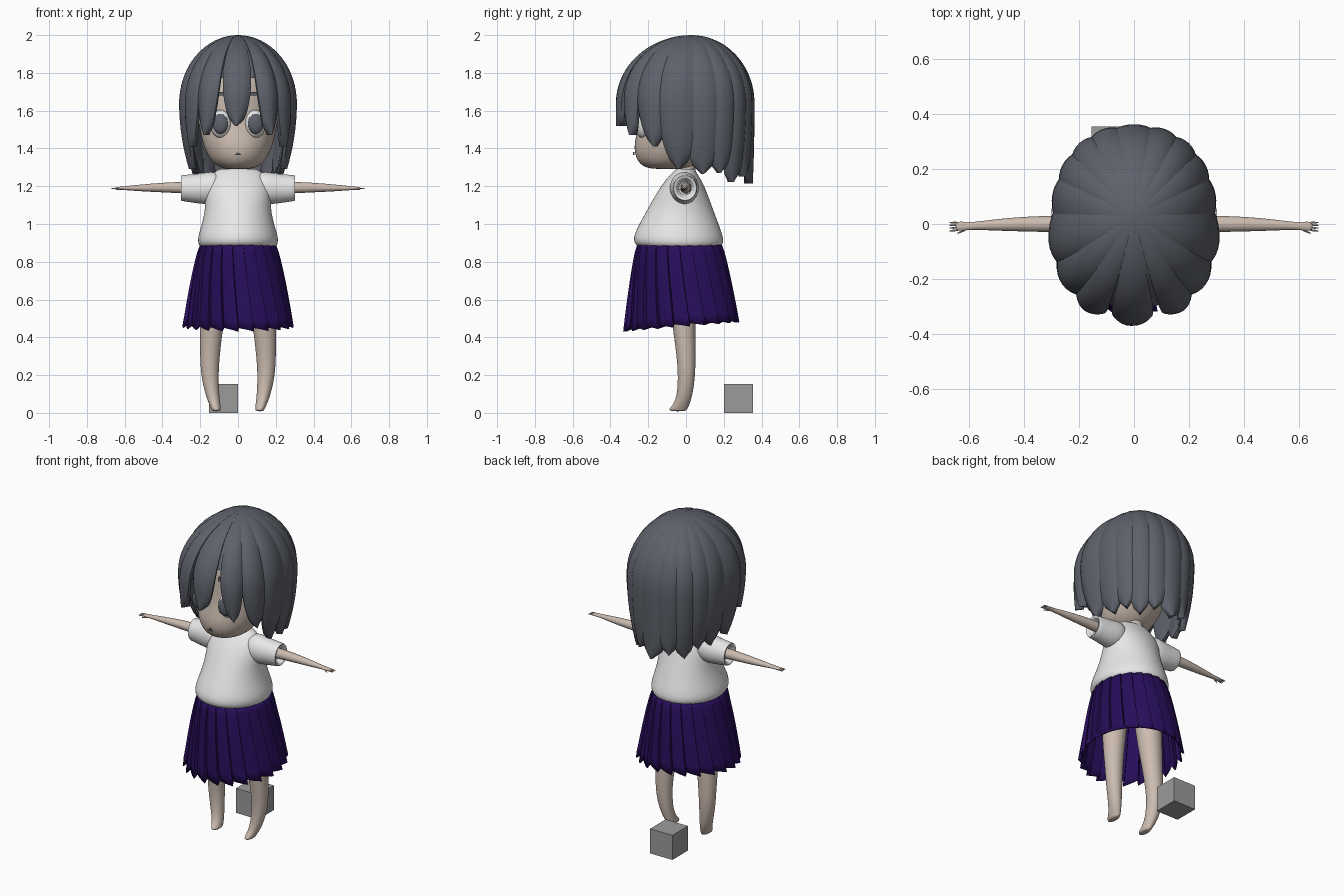
import bpy, bmesh
from math import sin, cos, pi, sqrt, radians, copysign

cube = bpy.data.objects.get("Cube")
if cube:
    bpy.data.objects.remove(cube, do_unlink=True)


def material(name, rgb):
    m = bpy.data.materials.new(name)
    m.use_nodes = True
    m.diffuse_color = (*rgb, 1)
    m.node_tree.nodes["Principled BSDF"].inputs["Base Color"].default_value = (*rgb, 1)
    return m


HAIR = material("slate_hair", (0.11, 0.12, 0.145))
SKIN = material("skin", (0.6, 0.5, 0.43))
WHITE = material("white", (0.8, 0.8, 0.8))
NAVY = material("navy_cloth", (0.02, 0.004, 0.1))
GREY = material("grey", (0.33, 0.33, 0.33))
smooth_parts = []


def grid_mesh(name, rings, mat, caps=True, subsurf=0):
    """Bridge a list of closed rings of points into one mesh object."""
    bm = bmesh.new()
    rows = [[bm.verts.new(p) for p in ring] for ring in rings]
    n = len(rows[0])
    for a, b in zip(rows, rows[1:]):
        for i in range(n):
            j = (i + 1) % n
            bm.faces.new((a[i], a[j], b[j], b[i]))
    if caps:
        bm.faces.new(rows[0])
        bm.faces.new(rows[-1])
    bmesh.ops.recalc_face_normals(bm, faces=bm.faces)
    mesh = bpy.data.meshes.new(name)
    bm.to_mesh(mesh)
    bm.free()
    mesh.materials.append(mat)
    ob = bpy.data.objects.new(name, mesh)
    bpy.context.collection.objects.link(ob)
    if subsurf:
        ob.modifiers.new("Subdivision", "SUBSURF").levels = subsurf
        ob.modifiers["Subdivision"].render_levels = subsurf
    smooth_parts.append(ob)
    return ob


def tower(name, sections, mat, n=20):
    """Upright loft; each section is (z, centre x, half width, front y, back y)."""
    rings = []
    for z, cx, rx, front, back in sections:
        cy, ry = (front + back) / 2, (back - front) / 2
        rings.append([(cx + rx * cos(2 * pi * i / n), cy + ry * sin(2 * pi * i / n), z)
                      for i in range(n)])
    return grid_mesh(name, rings, mat, subsurf=2)


def limb(name, side, sections, mat, n=16):
    """Sideways loft; each section is (x, centre y, centre z, y radius, z radius)."""
    rings = [[(side * x, cy + ry * cos(2 * pi * i / n), cz + rz * sin(2 * pi * i / n))
              for i in range(n)] for x, cy, cz, ry, rz in sections]
    return grid_mesh(name, rings, mat, subsurf=1)


def ball(name, loc, size, mat, turn=0):
    bpy.ops.mesh.primitive_uv_sphere_add(segments=28, ring_count=16, location=loc, rotation=(0, 0, turn))
    ob = bpy.context.object
    ob.name, ob.scale = name, size
    ob.data.materials.append(mat)
    smooth_parts.append(ob)
    return ob


# Head and neck
tower("head", [(1.29, 0, 0.06, -0.18, 0.0), (1.305, 0, 0.115, -0.235, 0.04),
               (1.35, 0, 0.158, -0.27, 0.1), (1.42, 0, 0.188, -0.28, 0.16),
               (1.5, 0, 0.205, -0.258, 0.2), (1.6, 0, 0.22, -0.25, 0.23),
               (1.7, 0, 0.23, -0.25, 0.24), (1.8, 0, 0.21, -0.23, 0.23),
               (1.9, 0, 0.14, -0.14, 0.16), (1.92, 0, 0.05, -0.05, 0.06)], SKIN)
tower("neck", [(1.2, 0, 0.055, -0.05, 0.05), (1.28, 0, 0.05, -0.05, 0.05),
               (1.36, 0, 0.05, -0.05, 0.05)], SKIN)

# Eyes, brows and mouth
for s, side in ((1, "left"), (-1, "right")):
    ball(side + "_eye_white", (s * 0.092, -0.23, 1.53), (0.056, 0.042, 0.074), WHITE, s * 0.22)
    ball(side + "_iris", (s * 0.094, -0.262, 1.53), (0.042, 0.024, 0.053), HAIR, s * 0.2)
    bpy.ops.mesh.primitive_cube_add(size=1, location=(s * 0.085, -0.238, 1.69), rotation=(0, 0, s * 0.3))
    brow = bpy.context.object
    brow.name, brow.scale = side + "_brow", (0.09, 0.02, 0.02)
    brow.data.materials.append(HAIR)
bpy.ops.mesh.primitive_cone_add(vertices=3, radius1=0.02, radius2=0.02, depth=0.008,
                                location=(0, -0.276, 1.37), rotation=(pi / 2, 0, 0))
mouth = bpy.context.object
mouth.name, mouth.scale = "mouth", (1, 0.5, 1)
mouth.data.materials.append(HAIR)

# Hair surface: a dome of radius R that continues downwards as a curtain
R, MID = 0.36, 1.64
DOME = R * pi / 2


def soft(v):
    return copysign(abs(v) ** 0.88, v)


def hair_point(a, s, off):
    """Point at angle a from the front and distance s from the crown."""
    if s < DOME:
        f, z = sin(s / R), MID + R * cos(s / R)
    else:
        d = s - DOME
        f, z = 1 - (0.02 + 0.16 * abs(sin(a))) * (d / R) ** 2, MID - d
    return ((0.288 + off) * f * soft(sin(a)),
            0.03 * (1 - f) - (0.345 + off) * f * soft(cos(a)), z)


def lock(name, a, half, tip, taper, bulge=0.022, thick=0.03, lean=0.0):
    """One strand: wedge from the crown, rounded outside, narrowing to its tip."""
    rows, cols = 22, 8
    length = DOME + MID - tip
    rings = []
    for r in range(rows + 1):
        u = r / rows
        k = max(0.0, (u - taper) / (1 - taper))
        w = half * max(0.06, sqrt(1 - k * k))
        mid = a + lean * u * u
        s = 0.015 + u * (length - 0.015)
        ts = [2 * c / cols - 1 for c in range(cols + 1)]
        ring = [hair_point(mid + w * t, s, bulge * (1 - t * t)) for t in ts]
        ring += [hair_point(mid + w * t, s, -thick * (1 - 0.4 * t * t)) for t in reversed(ts)]
        rings.append(ring)
    grid_mesh(name, rings, HAIR)


grid_mesh("hair_cap", [[hair_point(2 * pi * i / 40, 0.02 + 0.41 * r / 8, -0.012) for i in range(40)]
                       for r in range(9)], HAIR)
lock("fringe_centre", -0.02, 0.25, 1.52, 0.45, 0.026)
for s, side in ((1, "left"), (-1, "right")):
    lock(side + "_fringe_inner", s * 0.52, 0.24, 1.47, 0.55, lean=s * 0.08)
    lock(side + "_fringe_outer", s * 0.98, 0.26, 1.41, 0.6, lean=s * 0.1)
    lock(side + "_side_lock", s * 1.42, 0.27, 1.29, 0.62, 0.026, lean=s * 0.04)
BACK = 9
for i in range(BACK):
    tip = 1.215 + 0.035 * (i % 2) + 0.05 * abs(2 * i / (BACK - 1) - 1) ** 3
    lock("back_lock_%d" % (i + 1), 1.83 + (2 * pi - 3.66) * i / (BACK - 1), 0.24, tip, 0.84, 0.018)

# Shirt with open sleeves
tower("shirt", [(0.885, 0, 0.17, -0.22, 0.15), (0.875, 0, 0.2, -0.25, 0.185),
                (0.9, 0, 0.217, -0.28, 0.203), (0.94, 0, 0.213, -0.28, 0.198),
                (1.0, 0, 0.193, -0.25, 0.175), (1.08, 0, 0.175, -0.205, 0.145),
                (1.16, 0, 0.178, -0.16, 0.115), (1.22, 0, 0.172, -0.12, 0.09),
                (1.265, 0, 0.14, -0.08, 0.06), (1.295, 0, 0.1, -0.05, 0.045),
                (1.29, 0, 0.06, -0.04, 0.035)], WHITE)
for s, side in ((1, "left"), (-1, "right")):
    limb(side + "_sleeve", s, [(0.08, -0.01, 1.2, 0.07, 0.075), (0.15, -0.01, 1.19, 0.082, 0.09),
                               (0.21, -0.005, 1.187, 0.07, 0.08), (0.29, -0.005, 1.19, 0.066, 0.071),
                               (0.305, -0.005, 1.19, 0.064, 0.069), (0.303, -0.005, 1.19, 0.047, 0.052),
                               (0.26, -0.005, 1.19, 0.042, 0.046)], WHITE)
    # Arm and hand with fingers
    limb(side + "_arm", s, [(0.18, 0, 1.19, 0.034, 0.034), (0.3, 0, 1.193, 0.03, 0.031),
                            (0.4, 0, 1.193, 0.028, 0.026), (0.52, -0.004, 1.191, 0.02, 0.018),
                            (0.59, -0.007, 1.19, 0.013, 0.011), (0.62, -0.008, 1.189, 0.017, 0.009),
                            (0.645, -0.008, 1.188, 0.017, 0.007), (0.65, -0.008, 1.188, 0.008, 0.003)], SKIN)
    for f in range(4):
        y = -0.021 + 0.0085 * f
        limb("%s_finger_%d" % (side, f + 1), s,
             [(0.635, y, 1.188, 0.005, 0.005), (0.66, y * 1.15, 1.188, 0.004, 0.004),
              (0.674, y * 1.2, 1.186, 0.002, 0.002)], SKIN, 6)
    limb(side + "_thumb", s, [(0.605, -0.015, 1.187, 0.006, 0.005), (0.63, -0.029, 1.184, 0.005, 0.004),
                              (0.645, -0.034, 1.182, 0.002, 0.002)], SKIN, 6)
    # Leg running down to a small pointed foot
    tower(side + "_leg", [(0.84, s * 0.11, 0.085, -0.11, 0.06), (0.6, s * 0.13, 0.075, -0.09, 0.055),
                          (0.44, s * 0.142, 0.062, -0.07, 0.05), (0.3, s * 0.149, 0.053, -0.05, 0.052),
                          (0.2, s * 0.15, 0.047, -0.043, 0.05), (0.1, s * 0.137, 0.038, -0.047, 0.037),
                          (0.045, s * 0.123, 0.03, -0.066, 0.02), (0.02, s * 0.115, 0.026, -0.094, 0.008),
                          (0.008, s * 0.115, 0.02, -0.085, 0.0)], SKIN, 16)

# Pleated skirt: overlapping saw-tooth folds that twist slightly towards the hem
PLEATS, ROWS = 22, 9
rings = []
for r in range(ROWS + 1):
    t = r / ROWS
    flare = t ** 0.75
    ring = []
    for p in range(PLEATS):
        for frac in (0.0, 0.33, 0.66, 0.97):
            a = 2 * pi * (p + frac) / PLEATS + 0.16 * t
            fold = (0.006 + 0.02 * t) * (frac - 0.6)
            x = (0.195 + 0.093 * flare + fold) * cos(a)
            y = -0.035 + 0.01 * t + (0.222 + 0.076 * flare + fold) * sin(a)
            hem = 0.475 + 0.08 * y - 0.018 * frac
            ring.append((x, y, 0.9 + (hem - 0.9) * t))
    rings.append(ring)
skirt = grid_mesh("skirt", rings, NAVY, caps=False)
skirt.modifiers.new("Cloth thickness", "SOLIDIFY").thickness = 0.008

# Smooth shading, keeping creases sharp
bpy.ops.object.select_all(action="DESELECT")
for ob in smooth_parts:
    ob.select_set(True)
bpy.context.view_layer.objects.active = smooth_parts[0]
bpy.ops.object.shade_smooth_by_angle(angle=radians(45))

# Small block standing behind
bpy.ops.mesh.primitive_cube_add(size=0.154, location=(-0.077, 0.278, 0.077))
block = bpy.context.object
block.name = "block"
block.data.materials.append(GREY)
